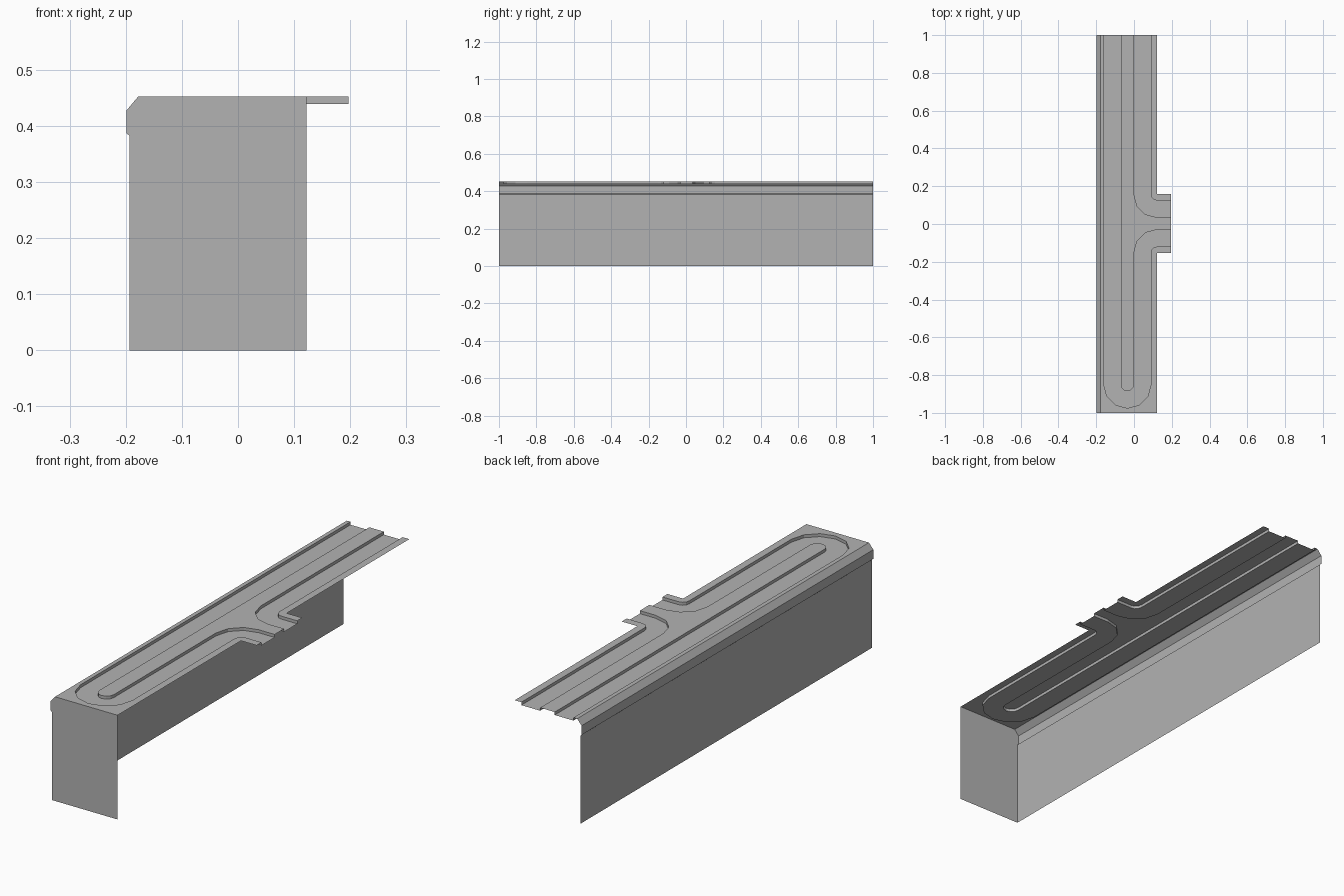
import bpy, bmesh
from math import sin, cos, radians
from mathutils import Vector

cube = bpy.data.objects.get("Cube")
if cube:
    bpy.data.objects.remove(cube, do_unlink=True)

TOP, FLOOR = 0.452, 0.439      # upper surface and groove floor heights
EDGE, TAB = 0.122, 0.197       # open edge of the body, end of the side tab

grey = bpy.data.materials.new("plain grey")
grey.use_nodes = True
grey.diffuse_color = (0.45, 0.45, 0.45, 1)
grey.node_tree.nodes["Principled BSDF"].inputs["Base Color"].default_value = (0.45, 0.45, 0.45, 1)


def sheet(name, polygons, outward):
    """Join polygons into one sheet whose first face points outward."""
    bm = bmesh.new()
    for poly in polygons:
        bm.faces.new([bm.verts.new(p) for p in poly])
    bmesh.ops.remove_doubles(bm, verts=bm.verts[:], dist=0.0005)
    bmesh.ops.recalc_face_normals(bm, faces=bm.faces[:])
    bm.faces.ensure_lookup_table()
    if bm.faces[0].normal.dot(Vector(outward)) < 0:
        bmesh.ops.reverse_faces(bm, faces=bm.faces[:])
    mesh = bpy.data.meshes.new(name)
    bm.to_mesh(mesh)
    bm.free()
    mesh.materials.append(grey)
    obj = bpy.data.objects.new(name, mesh)
    bpy.context.collection.objects.link(obj)
    return obj


def arc(cx, cy, r, start, end):
    steps = abs(end - start) // 30
    angles = [radians(start + (end - start) * i / steps) for i in range(steps + 1)]
    return [(cx + r * cos(a), cy + r * sin(a)) for a in angles]


def at(points, z):
    return [(x, y, z) for x, y in points]


def loop_edge(r_end, r_turn):
    """Groove edge: down the left, round the front end, out along the tab."""
    return ([(-0.035 - r_end, 1)] + arc(-0.035, -0.85, r_end, 180, 360)
            + arc(0.12, -0.15, r_turn, 180, 90) + [(TAB, -0.15 + r_turn)])


def branch_edge(r_turn):
    """Groove edge: from the back end, out along the tab."""
    return ([(0.12 - r_turn, 1)] + arc(0.12, 0.155, r_turn, 180, 270)
            + [(TAB, 0.155 - r_turn)])


loop_out, loop_in = loop_edge(0.125, 0.03), loop_edge(0.035, 0.12)
branch_out, branch_in = branch_edge(0.03), branch_edge(0.12)

# Top panel: raised borders and centre, then sunken grooves with upright sides
border = loop_out + [(TAB, -0.154), (EDGE, -0.154), (EDGE, -1), (-0.178, -1), (-0.178, 1)]
back_border = branch_out + [(TAB, 0.159), (EDGE, 0.159), (EDGE, 1)]
centre = loop_in + branch_in[::-1]
faces = [at(p, TOP) for p in (border, back_border, centre)]
for outer, inner in ((loop_out, loop_in), (branch_out, branch_in)):
    for i in range(len(outer) - 1):
        a, b = outer[i:i + 2], inner[i:i + 2]
        faces.append(at(a + b[::-1], FLOOR))
        for side in (a, b):
            faces.append(at(side, FLOOR) + at(side[::-1], TOP))
sheet("grooved_top_panel", faces, (0, 0, 1))

# Side wall with a small lip and a chamfer
profile = [(-0.193, 0), (-0.193, 0.382), (-0.199, 0.387), (-0.199, 0.427), (-0.178, TOP)]
faces = [[(x, -1, z), (x, 1, z), (u, 1, w), (u, -1, w)]
         for (x, z), (u, w) in zip(profile, profile[1:])]
sheet("side_wall", faces, (-1, 0, 0))

# Front end panel
outline = profile + [(EDGE, TOP), (EDGE, 0)]
sheet("front_panel", [[(x, -1, z) for x, z in outline]], (0, -1, 0))
